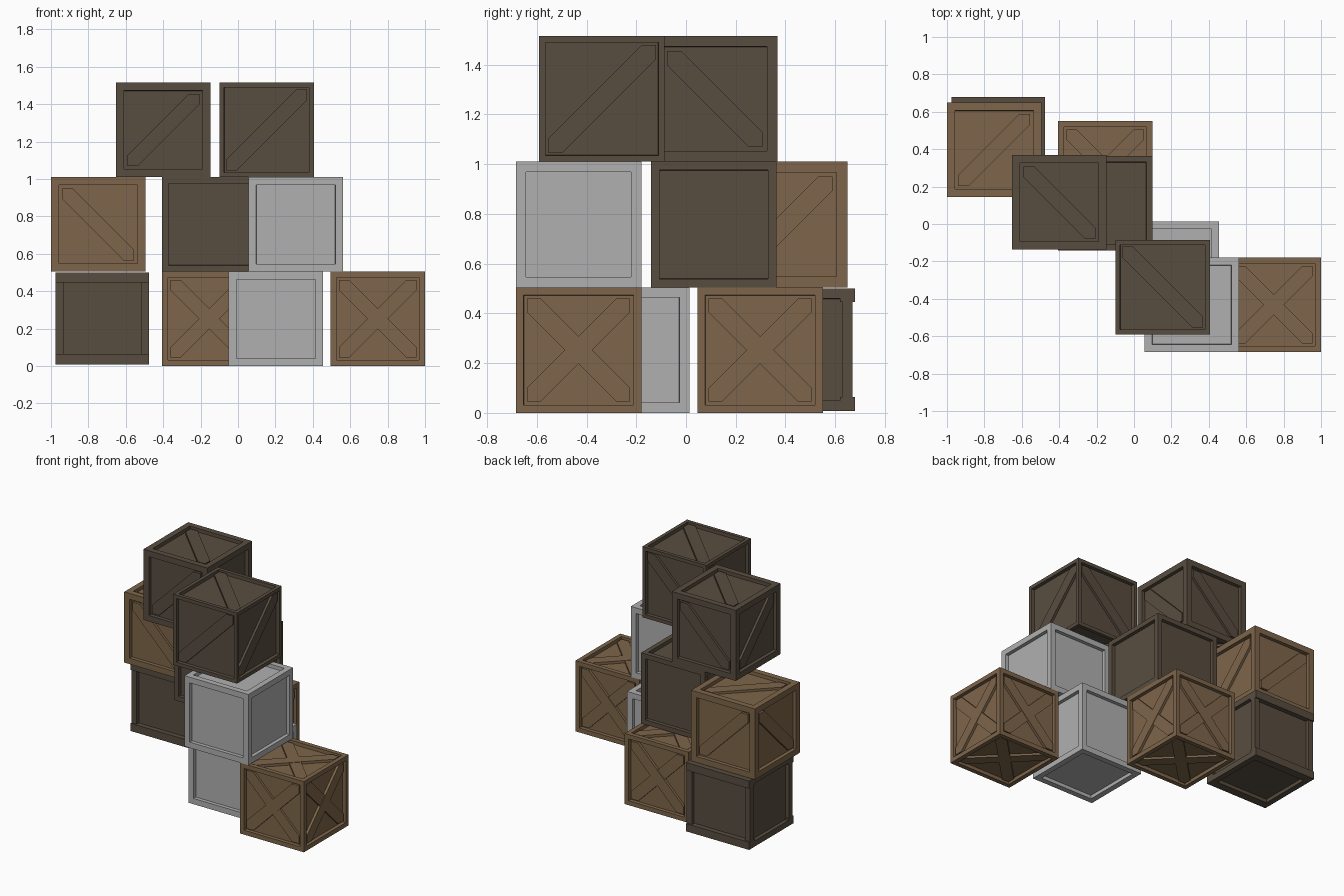
import bpy, bmesh
from mathutils import Vector, Matrix

if "Cube" in bpy.data.objects:
    bpy.data.objects.remove(bpy.data.objects["Cube"], do_unlink=True)

SIZE = 0.505      # outer crate size
RECESS = 0.025    # how far panels sit behind the frame


def material(name, rgb):
    m = bpy.data.materials.new(name)
    m.use_nodes = True
    col = (*rgb, 1.0)
    m.diffuse_color = col
    bsdf = m.node_tree.nodes["Principled BSDF"]
    bsdf.inputs["Base Color"].default_value = col
    bsdf.inputs["Roughness"].default_value = 0.9
    return m


BROWN = material("brown wood", (0.209, 0.133, 0.069))
DARK = material("dark wood", (0.098, 0.074, 0.051))
GREY = material("grey metal", (0.434, 0.434, 0.434))


def box(bm, dims, centre=(0, 0, 0)):
    mat = Matrix.Translation(centre) @ Matrix.Diagonal((*dims, 1))
    return bmesh.ops.create_cube(bm, size=1, matrix=mat)


def prism(bm, points, axis, near, far):
    """Extrude a flat outline along an axis, between two distances."""
    def place(u, v, d):
        co = [u, v]
        co.insert(axis, d)
        return bm.verts.new(co)
    low = [place(u, v, near) for u, v in points]
    top = [place(u, v, far) for u, v in points]
    bm.faces.new(low)
    bm.faces.new(top)
    n = len(points)
    for i in range(n):
        j = (i + 1) % n
        bm.faces.new((low[i], low[j], top[j], top[i]))


def brace(bm, axis, slope, frame, cut, sink):
    """Diagonal plank from panel corner to corner, on both opposite sides."""
    p = SIZE / 2 - frame
    half = [(-p, -p + cut), (-p, -p), (-p + cut, -p)]
    outline = half + [(-u, -v) for u, v in half]
    outline = [(u, v * slope) for u, v in outline]
    for side in (-1, 1):
        prism(bm, outline, axis,
              side * (SIZE / 2 - RECESS - 0.002), side * (SIZE / 2 - sink))


def crate(name, centre, mat, frame, braces=None, cross=False,
          dims=(SIZE, SIZE, SIZE), beams=False):
    bm = bmesh.new()
    # frame and recessed panels on all six sides
    box(bm, dims)
    sides = bm.faces[:]
    bmesh.ops.inset_individual(bm, faces=sides, thickness=frame, depth=0)
    bmesh.ops.inset_individual(bm, faces=sides, thickness=0.001, depth=-RECESS)
    # diagonal planks: slopes for the x, y and z sides
    if braces:
        for axis, slope in enumerate(braces):
            brace(bm, axis, slope, frame, 0.057, 0.008)
    if cross:
        for axis in range(3):
            brace(bm, axis, 1, frame, 0.055, 0.007)
            brace(bm, axis, -1, frame, 0.055, 0.010)
    # projecting beams along the top and bottom edges
    if beams:
        x, y, z = dims
        for sy in (-1, 1):
            for sz in (-1, 1):
                box(bm, (x, 0.06, 0.055),
                    (0, sy * (y / 2 - 0.02), sz * (z / 2 - 0.0275)))
    bmesh.ops.recalc_face_normals(bm, faces=bm.faces[:])
    mesh = bpy.data.meshes.new(name)
    bm.to_mesh(mesh)
    bm.free()
    mesh.materials.append(mat)
    ob = bpy.data.objects.new(name, mesh)
    ob.location = Vector(centre)
    bpy.context.collection.objects.link(ob)
    return ob


LOW, MID, HIGH = (SIZE * (i + 0.5) for i in range(3))

# bottom row
crate("beamed_dark_crate", (-0.725, 0.43, LOW + 0.002), DARK, 0.058,
      dims=(0.5, 0.48, 0.492), beams=True)
crate("crossed_crate_back", (-0.153, 0.298, LOW), BROWN, 0.045, cross=True)
crate("lower_grey_crate", (0.203, -0.238, LOW), GREY, 0.058)
crate("crossed_crate_front", (0.7475, -0.432, LOW), BROWN, 0.045, cross=True)

# middle row
crate("braced_brown_crate", (-0.7475, 0.396, MID), BROWN, 0.06,
      braces=(1, -1, 1))
crate("plain_dark_crate", (-0.153, 0.112, MID), DARK, 0.048)
crate("upper_grey_crate", (0.309, -0.432, MID), GREY, 0.058)

# top row
crate("braced_dark_crate_back", (-0.399, 0.116, HIGH), DARK, 0.06,
      braces=(-1, 1, -1))
crate("braced_dark_crate_front", (0.153, -0.338, HIGH), DARK, 0.036,
      braces=(1, 1, -1))
